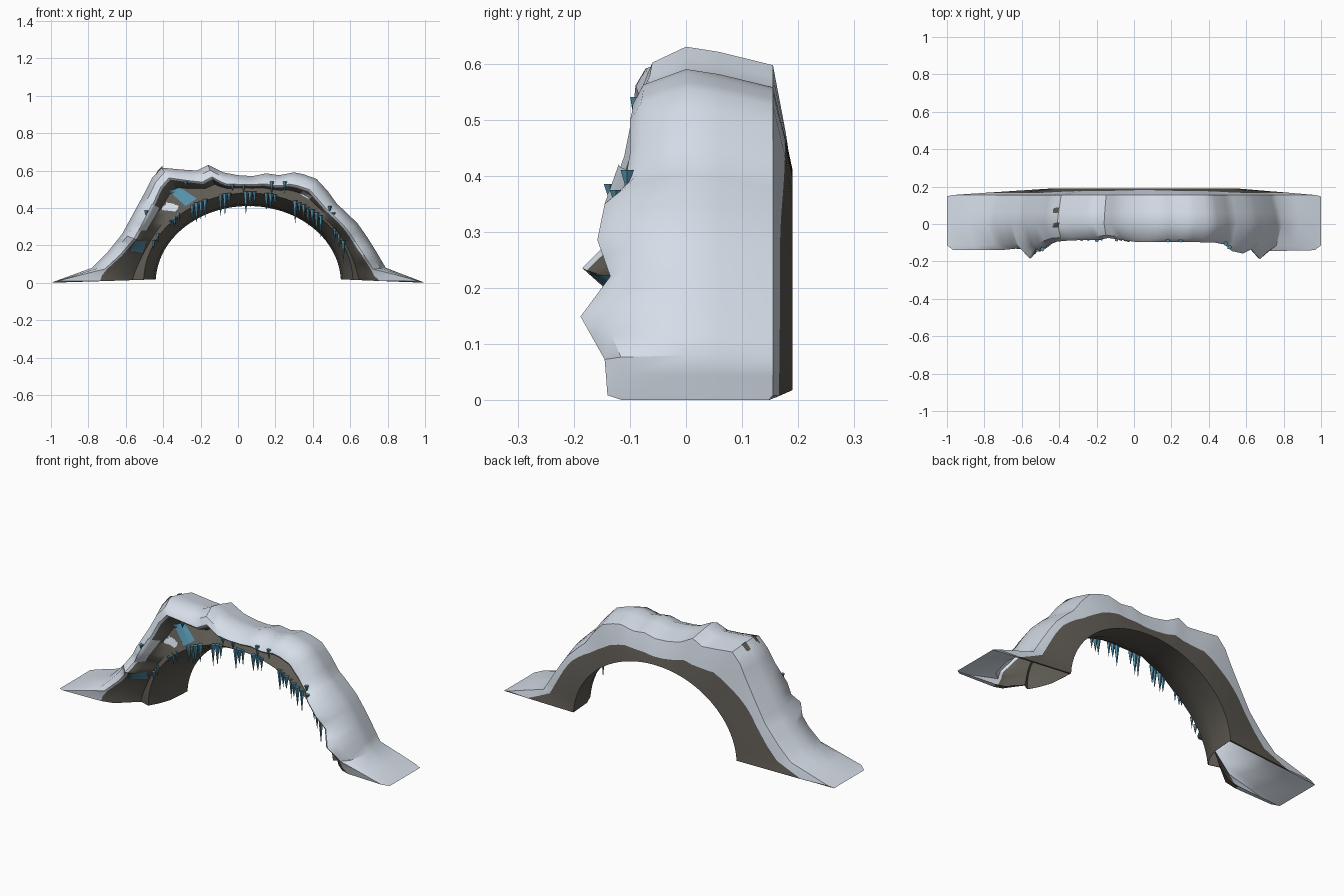
import bpy, bmesh, math, random
from mathutils import Vector
from mathutils.bvhtree import BVHTree

random.seed(4)
cube = bpy.data.objects.get("Cube")
if cube:
    bpy.data.objects.remove(cube)


def material(name, rgb):
    m = bpy.data.materials.new(name)
    m.use_nodes = True
    m.diffuse_color = (*rgb, 1)
    bsdf = next(n for n in m.node_tree.nodes if n.type == "BSDF_PRINCIPLED")
    bsdf.inputs["Base Color"].default_value = (*rgb, 1)
    bsdf.inputs["Roughness"].default_value = 0.8
    return m


snow = material("snow white", (0.68, 0.74, 0.82))
rock = material("dark rock", (0.115, 0.105, 0.088))
ice = material("blue ice", (0.09, 0.28, 0.40))


def finish(name, bm, mats, angle=None):
    mesh = bpy.data.meshes.new(name)
    bm.to_mesh(mesh)
    bm.free()
    for m in mats:
        mesh.materials.append(m)
    obj = bpy.data.objects.new(name, mesh)
    bpy.context.collection.objects.link(obj)
    if angle:
        bpy.ops.object.select_all(action="DESELECT")
        obj.select_set(True)
        bpy.context.view_layer.objects.active = obj
        bpy.ops.object.shade_smooth_by_angle(angle=math.radians(angle))


# Ridge of the snow: x, z and the y of its front lip
RIDGE = [
    (-1, 0, -.12), (-.975, .009, -.14), (-.78, .08, -.14), (-.7, .16, -.132),
    (-.66, .21, -.135), (-.62, .26, -.185), (-.59, .315, -.135), (-.56, .37, -.145),
    (-.5, .48, -.11), (-.46, .56, -.095), (-.41, .615, -.09),
    (-.3, .605, -.085), (-.22, .6, -.085), (-.16, .63, -.075), (-.08, .59, -.085),
    (0, .575, -.095), (.08, .57, -.095), (.15, .585, -.095), (.22, .575, -.095),
    (.3, .59, -.095), (.35, .58, -.095), (.42, .555, -.10), (.48, .49, -.10),
    (.53, .42, -.11), (.57, .385, -.145), (.64, .316, -.158), (.69, .245, -.135),
    (.74, .165, -.188), (.79, .08, -.145), (.975, .009, -.14), (1, 0, -.12)]
CENTRE = 0.055


def arch(angle, rx, rz):
    # point of an ellipse lying in a given direction from the arch centre
    c, s = math.cos(angle), math.sin(angle)
    r = 1 / math.sqrt((c / rx) ** 2 + (s / rz) ** 2)
    return Vector((CENTRE + r * c, r * s))


def section(x, z, lip_y):
    top = Vector((x, z))
    angle = math.atan2(z, x - CENTRE)
    rise = math.sin(angle)
    back, front = arch(angle, .495, .41), arch(angle, .56, .48)
    span_b, span_f = (top - back).length, (top - front).length
    foot = max(0, (abs(x) - .8) / .2)
    round_off = 1 - foot
    lip = min(.08 + .18 * foot, .6 * span_f)
    gap = span_f - lip
    edge = .3 + .42 * rise ** 2 + .03 * math.sin(9 * angle)
    rim_y = max(lip_y + .015, -.055 - .04 * rise)
    depth = min(.02 + .06 * rise, gap * .8)
    end = 1 - .05 * max(0, (abs(x) - .975) / .025)
    ring = []

    def add(y, distance, inner=back):
        p = top + (inner - top).normalized() * distance
        floor = .018 * min(1, distance / span_b)
        ring.append(Vector((p.x, y * end, max(floor, p.y))))

    add(.19, span_b)
    add(.155 + .035 * edge, span_b * edge)
    add(.155, .035 * round_off)
    add(.06, .01 * round_off)
    add(0, 0)
    add(lip_y * .8, .03 * round_off, front)
    add(lip_y, min(.068, lip * .85) * round_off, front)
    add(lip_y + .008, lip, front)
    add(lip_y + depth, lip + gap * .3, front)
    add(rim_y + min(.02, gap * .2), lip + gap * .75, front)
    add(rim_y, span_f, front)
    add(rim_y + .05, span_f + .03, front)
    add(.06, span_b - .01)
    return ring


# Stone arch with its snow cover, lofted over the ridge
stations = []
for a, b in zip(RIDGE, RIDGE[1:]):
    stations += [a, tuple((p + q) / 2 for p, q in zip(a, b))]
stations.append(RIDGE[-1])
bm = bmesh.new()
rings = [[bm.verts.new(p) for p in section(*s)] for s in stations]
for r0, r1 in zip(rings, rings[1:]):
    n = len(r0)
    for i in range(n):
        j = (i + 1) % n
        f = bm.faces.new((r0[i], r0[j], r1[j], r1[i]))
        f.material_index = 0 if 1 <= i <= 6 else 1
bmesh.ops.recalc_face_normals(bm, faces=bm.faces)
surface = BVHTree.FromBMesh(bm)
finish("snowy_stone_arch", bm, [snow, rock], 42)


# Thin patches laid on the surface
def patch(name, mat, corners, direction, steps=6, ragged=0):
    axis = Vector(direction)
    c = [Vector(p) for p in corners]
    bm = bmesh.new()
    grid = []
    for i in range(steps + 1):
        row = []
        for j in range(steps + 1):
            u, v = i / steps, j / steps
            p = c[0].lerp(c[1], u).lerp(c[3].lerp(c[2], u), v)
            p += Vector((random.uniform(-ragged, ragged), 0, 0))
            hit = surface.ray_cast(p - axis * 2, axis)[0]
            row.append(bm.verts.new(hit - axis * .006) if hit else None)
        grid.append(row)
    for i in range(steps):
        for j in range(steps):
            quad = (grid[i][j], grid[i + 1][j], grid[i + 1][j + 1], grid[i][j + 1])
            if all(quad):
                bm.faces.new(quad)
    finish(name, bm, [mat], 40)


def front_patch(name, mat, points, ragged=0):
    patch(name, mat, [(x, 0, z) for x, z in points], (0, 1, 0), ragged=ragged)


front_patch("upper_ice_sheet", ice, [(-.37, .49), (-.28, .41), (-.22, .45), (-.31, .51)])
front_patch("lower_ice_sheet", ice, [(-.575, .17), (-.51, .16), (-.49, .22), (-.545, .225)])
front_patch("snow_drift", snow, [(-.41, .39), (-.34, .38), (-.31, .41), (-.38, .43)], .008)
front_patch("side_snow_drift", snow, [(-.53, .28), (-.49, .28), (-.42, .4), (-.46, .42)])
front_patch("right_snow_drift", snow, [(.33, .475), (.38, .445), (.395, .46), (.35, .49)])
for k, y in enumerate((-.02, .06)):
    patch(f"bare_rock_spot_{k + 1}", rock,
          [(-.435, y, 0), (-.405, y, 0), (-.40, y + .03, 0), (-.43, y + .025, 0)],
          (0, 0, -1), 3, .003)


# Icicles: tapered five-sided spikes
def spike(bm, x, y, z, length, radius):
    ring = [bm.verts.new((x + radius * math.cos(a), y + radius * math.sin(a), z))
            for a in (math.tau * k / 5 for k in range(5))]
    tip = bm.verts.new((x, y, z - length))
    bm.faces.new(ring)
    for k in range(5):
        bm.faces.new((ring[k], tip, ring[(k + 1) % 5]))


bm = bmesh.new()
for x, count in ((-.44, 2), (-.34, 3), (-.21, 4), (-.07, 3), (.065, 3),
                 (.175, 3), (.34, 4), (.42, 3), (.54, 3)):
    for k in range(count):
        px = x + (k - (count - 1) / 2) * .023
        pz = .48 * math.sqrt(1 - ((px - CENTRE) / .57) ** 2)
        size = .6 if x < -.3 else 1
        spike(bm, px, -.08 + random.uniform(-.006, .008), pz + .008,
              random.uniform(.06, .125) * size, random.uniform(.01, .015) * size ** .5)
bmesh.ops.recalc_face_normals(bm, faces=bm.faces)
finish("rim_icicles", bm, [ice])

bm = bmesh.new()
for x, y, z, length in ((-.03, -.086, .525, .035), (.03, -.086, .525, .04),
                        (.18, -.088, .54, .07), (.25, -.088, .54, .06),
                        (.49, -.105, .41, .04), (.51, -.125, .375, .03),
                        (-.49, -.135, .385, .035), (-.28, -.08, .54, .03)):
    spike(bm, x, y, z, length, .012)
bmesh.ops.recalc_face_normals(bm, faces=bm.faces)
finish("snow_lip_icicles", bm, [ice])
